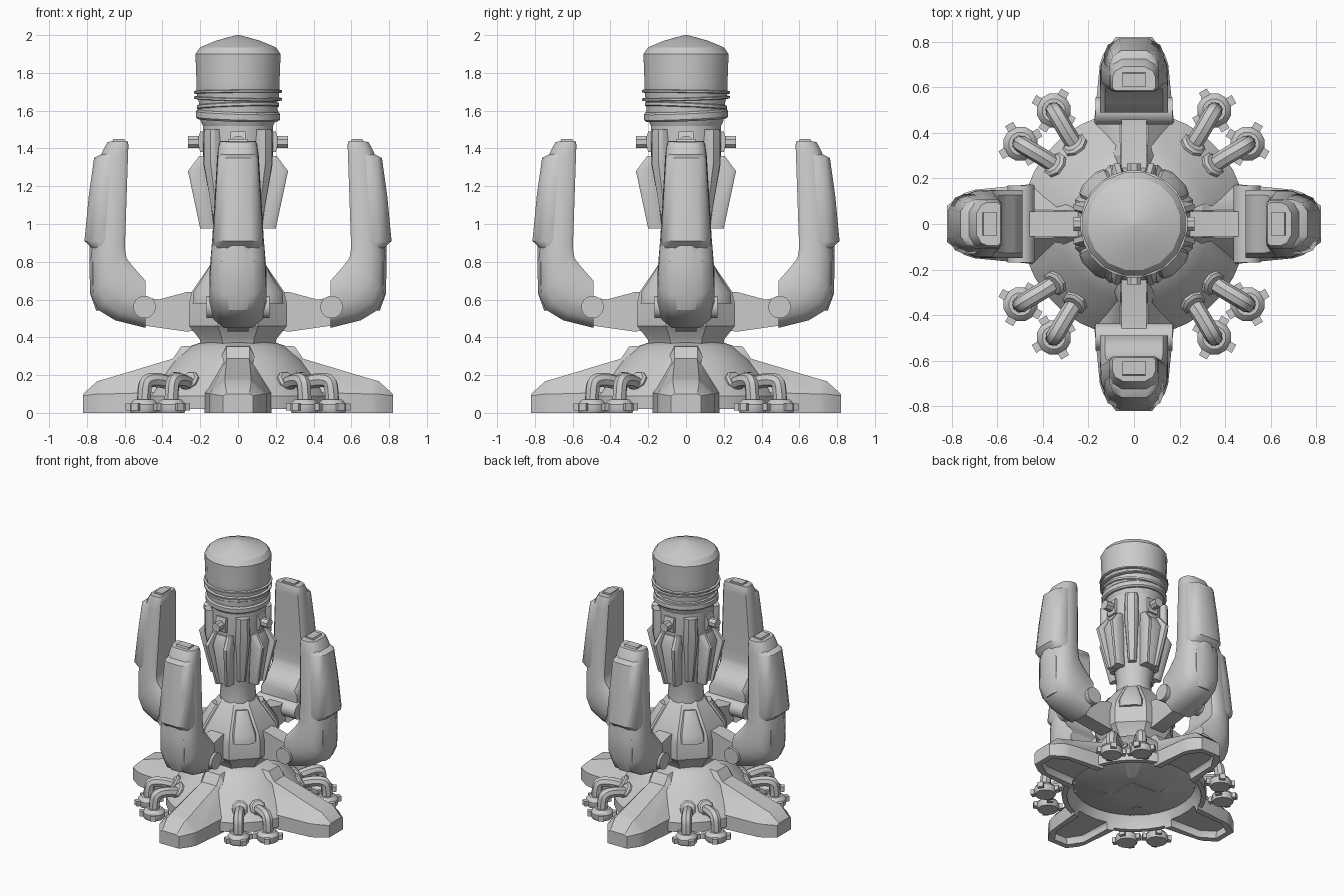
import bpy, bmesh, math
from mathutils import Matrix, Vector

cube = bpy.data.objects.get("Cube")
if cube:
    bpy.data.objects.remove(cube, do_unlink=True)

GREY = (0.6, 0.6, 0.6, 1)
mat = bpy.data.materials.new("light_grey")
mat.use_nodes = True
mat.diffuse_color = GREY
for node in mat.node_tree.nodes:
    if node.type == 'BSDF_PRINCIPLED':
        node.inputs["Base Color"].default_value = GREY


def finish(mesh, angle=32):
    mesh.materials.clear()
    mesh.materials.append(mat)
    mesh.shade_smooth()
    mesh.set_sharp_from_angle(angle=math.radians(angle))
    return mesh


def place(mesh, name, matrix=None):
    ob = bpy.data.objects.new(name, mesh)
    bpy.context.scene.collection.objects.link(ob)
    if matrix:
        ob.matrix_world = matrix
    return ob


def turn(degrees):
    return Matrix.Rotation(math.radians(degrees), 4, 'Z')


def around(mesh, name, start=0):
    for k in range(4):
        place(mesh, f"{name}_{k + 1}", turn(start + 90 * k))


def loft(name, rings, angle=32):
    """Skin a list of equal rings and cap both ends."""
    bm = bmesh.new()
    loops = [[bm.verts.new(p) for p in ring] for ring in rings]
    n = len(loops[0])
    for a, b in zip(loops, loops[1:]):
        for i in range(n):
            j = (i + 1) % n
            bm.faces.new((a[i], a[j], b[j], b[i]))
    bm.faces.new(loops[0])
    bm.faces.new(loops[-1])
    bmesh.ops.recalc_face_normals(bm, faces=bm.faces)
    mesh = bpy.data.meshes.new(name)
    bm.to_mesh(mesh)
    bm.free()
    return finish(mesh, angle)


def lathe(name, profile, n=24):
    step = 2 * math.pi / n
    return loft(name, [[(r * math.cos((i + .5) * step), r * math.sin((i + .5) * step), z)
                        for i in range(n)] for r, z in profile])


SECTION = [(0, -.85), (.12, -1), (.55, -1), (.82, -.87), (1, -.5),
           (1, .5), (.82, .87), (.55, 1), (.12, 1), (0, .85)]


def limb(name, rows, angle=32):
    """Rows of outer x, outer z, inner x, inner z, half width, sideways shift."""
    rings = []
    for xo, zo, xi, zi, w, *shift in rows:
        y = shift[0] if shift else 0
        rings.append([(xi + (xo - xi) * t, y + s * w, zi + (zo - zi) * t) for t, s in SECTION])
    return loft(name, rings, angle)


def slab(name, outline, w):
    return loft(name, [[(x, y, z) for x, z in outline] for y in (-w, w)])


def rod(name, r, x0, x1, z, n=8):
    """Prism lying along x."""
    steps = [2 * math.pi * (i + .5) / n for i in range(n)]
    return loft(name, [[(x, r * math.cos(a), z + r * math.sin(a)) for a in steps] for x in (x0, x1)])


def baked(ob):
    dg = bpy.context.evaluated_depsgraph_get()
    return finish(bpy.data.meshes.new_from_object(ob.evaluated_get(dg)))


# base: cone joined with four feet, then recessed from below
def foot(name, rows, floor):
    return loft(name, [[(r, -wb, floor), (r, -wb, zs), (r, -wt, zt),
                        (r, wt, zt), (r, wb, zs), (r, wb, floor)] for r, wb, zs, wt, zt in rows])


cone = place(lathe("base", [(.495, .02), (.495, .09), (.335, .285), (.25, .355), (.2, .372)], 32), "base")
foot_mesh = foot("foot", [(.15, .2, .11, .06, .362), (.3, .19, .11, .06, .352), (.345, .185, .11, .06, .287),
                          (.7, .15, .1, .07, .18), (.745, .135, .1, .07, .168), (.82, .08, .09, .06, .1)], 0)
foot_hollow = foot("foot_hollow", [(.1, .14, .035, .13, .05), (.68, .12, .035, .11, .05),
                                   (.78, .055, .035, .045, .05)], -.05)
cone_hollow = lathe("cone_hollow", [(.46, -.05), (.46, .03), (.42, .11), (.2, .045)], 32)
tools = [(place(foot_mesh, "foot_tool", turn(90 * k)), 'UNION') for k in range(4)]
tools.append((place(cone_hollow, "hollow_tool"), 'DIFFERENCE'))
tools += [(place(foot_hollow, "hollow_tool", turn(90 * k)), 'DIFFERENCE') for k in range(4)]
for tool, op in tools:
    tool.hide_render = True
    mod = cone.modifiers.new(op, 'BOOLEAN')
    mod.object, mod.operation, mod.solver = tool, op, 'EXACT'
bpy.context.view_layer.update()
base_mesh = baked(cone)
cone.modifiers.clear()
cone.data = base_mesh
for tool, op in tools:
    bpy.data.objects.remove(tool, do_unlink=True)

# hub, flared column and its sloped panels
place(lathe("hub", [(.21, .36), (.22, .39), (.28, .46), (.28, .58), (.265, .64), (.14, .81), (.12, .83)], 8), "hub")
place(lathe("column", [(.125, .8), (.12, .9), (.135, 1), (.19, 1.24), (.19, 1.52)], 16), "column")
around(limb("hub_panel", [(.28, .58, .2, .58, .085), (.272, .64, .2, .64, .085), (.175, .79, .1, .77, .045)]),
       "hub_panel", 45)

# folding arms
around(slab("arm_link", [(.2, .64), (.27, .64), (.42, .6), (.55, .62),
                         (.55, .47), (.41, .45), (.27, .43), (.2, .44)], .055), "arm_link")
around(limb("arm", [(.49, .45, .49, .7, .15), (.65, .49, .53, .745, .15), (.74, .545, .56, .78, .15),
                    (.775, .62, .59, .82, .147), (.78, .82, .597, .86, .142), (.77, .9, .597, .93, .136),
                    (.745, 1.32, .582, 1.37, .11), (.71, 1.4, .58, 1.42, .102), (.69, 1.435, .585, 1.44, .095)],
            45), "arm")
around(limb("arm_guard", [(.77, .87, .66, .89, .125), (.813, .91, .66, .91, .132), (.79, 1.15, .64, 1.15, .119),
                          (.762, 1.35, .62, 1.35, .107), (.72, 1.37, .62, 1.37, .1)], 45), "arm_guard")
around(limb("elbow_plate", [(.75, .54, .68, .56, .06), (.783, .63, .7, .63, .1),
                            (.787, .8, .7, .8, .1), (.787, .91, .7, .91, .05)]), "elbow_plate")
around(slab("arm_tip", [(.6, 1.42), (.6, 1.45), (.66, 1.45), (.67, 1.42)], .05), "arm_tip")
pivot = lathe("arm_pivot", [(.06, -.168), (.06, .168)], 16)
pivot.transform(Matrix.Translation((.495, 0, .56)) @ Matrix.Rotation(math.pi / 2, 4, 'X'))
around(pivot, "arm_pivot")

# column frames, posts and pegs
around(limb("frame_back", [(.185, .98, .12, .98, .05), (.225, 1.28, .16, 1.28, .09),
                           (.195, 1.35, .15, 1.35, .07)]), "frame_back")
for side in (-1, 1):
    around(limb("frame_rail", [(.2, .975, .13, .975, .018, side * .04), (.265, 1.28, .18, 1.28, .024, side * .075),
                               (.205, 1.36, .16, 1.36, .02, side * .06)]), "frame_rail")
around(limb("post", [(.165, 1, .08, 1, .03), (.23, 1.32, .15, 1.32, .05), (.23, 1.5, .15, 1.5, .045)]), "post", 45)
around(rod("peg", .034, .15, .265, 1.435), "peg")
around(slab("peg_mount", [(.15, 1.38), (.2, 1.38), (.21, 1.42), (.21, 1.46), (.2, 1.49), (.15, 1.49)], .04),
       "peg_mount")

# domed head with slightly tilted wraps
place(lathe("head", [(.18, 1.5), (.2, 1.54), (.215, 1.6), (.21, 1.64), (.222, 1.68), (.224, 1.75),
                     (.23, 1.9), (.205, 1.935), (.12, 1.97), (.01, 2)], 16), "head")
for k, (z, r, h, lean) in enumerate([(1.575, .224, .025, 3), (1.625, .22, .012, -3),
                                     (1.665, .234, .008, 2), (1.7, .236, .008, -1)]):
    wrap = lathe("wrap", [(r - .01, -h), (r, -h * .6), (r, h * .6), (r - .01, h)])
    tilt = Matrix.Rotation(math.radians(lean), 4, Vector((1, .7, 0)))
    place(wrap, f"head_wrap_{k + 1}", Matrix.Translation((0, 0, z)) @ tilt)

# bent pipes with lugged caps
curve = bpy.data.curves.new("pipe", 'CURVE')
curve.dimensions = '3D'
curve.bevel_depth, curve.bevel_resolution, curve.resolution_u = .038, 2, 4
path = [(.23, .31, .13), (.27, .36, .165), (.34, .48, .18), (.352, .498, .13), (.352, .498, .03)]
spline = curve.splines.new('NURBS')
spline.points.add(len(path) - 1)
for point, co in zip(spline.points, path):
    point.co = (*co, 1)
spline.order_u, spline.use_endpoint_u = 3, True
pipe_ob = place(curve, "pipe_path")
bpy.context.view_layer.update()
pipe = baked(pipe_ob)
bpy.data.objects.remove(pipe_ob, do_unlink=True)
cap = lathe("pipe_cap", [(.07, 0), (.077, .012), (.077, .045), (.066, .06), (.052, .072)], 12)
lug = slab("cap_lug", [(.06, .012), (.1, .012), (.1, .05), (.06, .05)], .02)
flange = lathe("pipe_flange", [(.058, -.035), (.058, .015), (.045, .025)], 8)
seat = Matrix.Translation((.255, .34, .165)) @ Vector((.25, .335, .3)).to_track_quat('Z', 'Y').to_matrix().to_4x4()
spot = Matrix.Translation((.352, .498, 0))
SWAP = Matrix(((0, 1, 0, 0), (1, 0, 0, 0), (0, 0, 1, 0), (0, 0, 0, 1)))
for k in range(4):
    for flip in (Matrix.Identity(4), SWAP):
        m = turn(90 * k) @ flip
        for part, local in ((pipe, Matrix.Identity(4)), (cap, spot), (flange, seat)):
            mesh = part.copy()
            mesh.transform(m @ local)
            if flip == SWAP:
                mesh.flip_normals()
            place(mesh, part.name.split(".")[0])
        centre = m @ Vector((.352, .498, 0))
        lean = 60 if flip == SWAP else 30
        for q in range(4):
            place(lug, "cap_lug", Matrix.Translation(centre) @ turn(lean + 90 * (q + k)))
